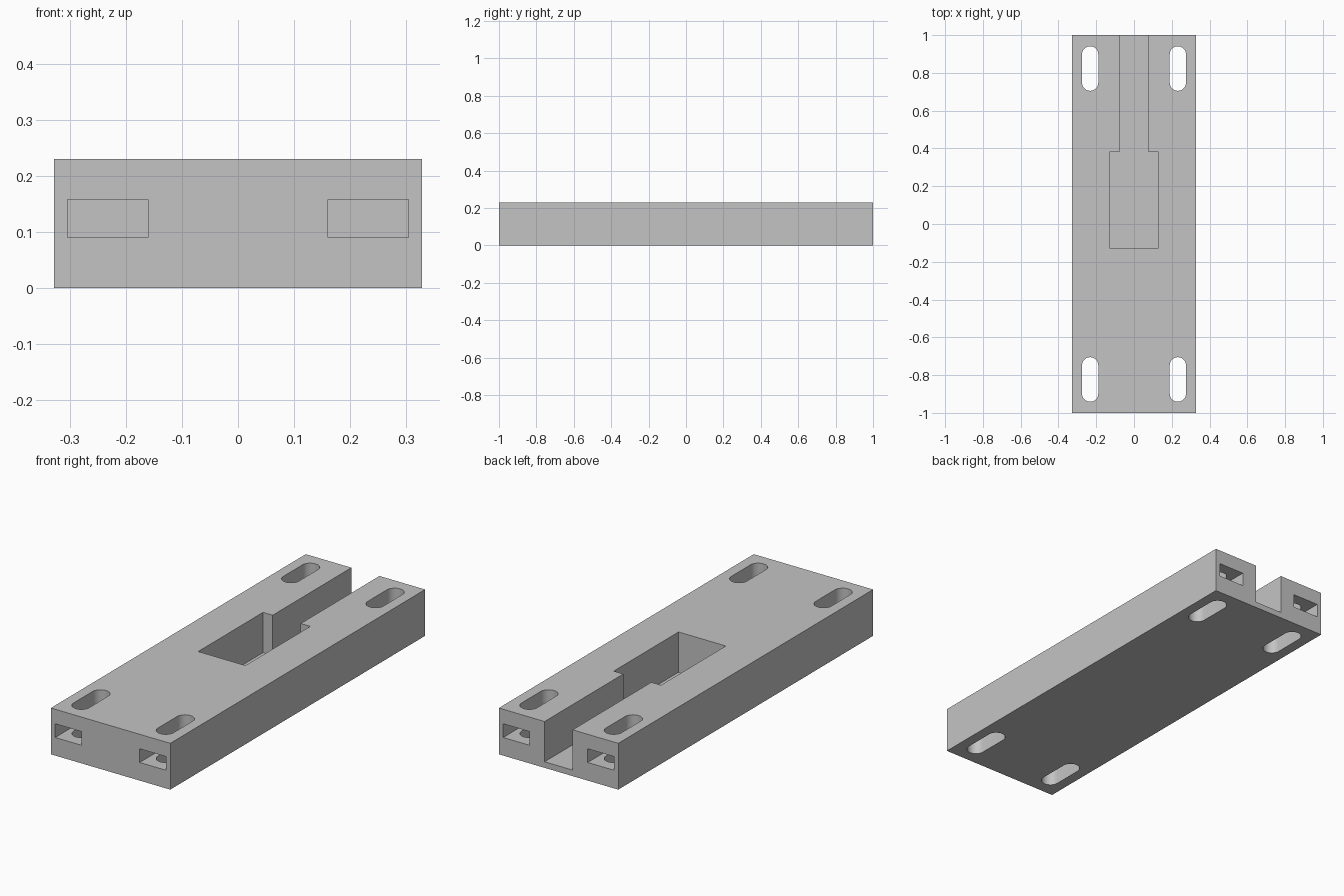
import bpy
import bmesh
from math import cos, sin, pi

cube = bpy.data.objects.get("Cube")
if cube:
    bpy.data.objects.remove(cube, do_unlink=True)

HALF_X, HALF_Y, HEIGHT = 0.328, 1.0, 0.23
FLOOR = 0.03      # floor of the central recess
OVER = 0.1        # cutter overshoot

grey = bpy.data.materials.new("plain grey")
grey.use_nodes = True
colour = (0.55, 0.55, 0.55, 1)
grey.diffuse_color = colour
grey.node_tree.nodes["Principled BSDF"].inputs["Base Color"].default_value = colour


def prism(name, outline, z0, z1):
    """Extrude a counter-clockwise xy outline from z0 to z1."""
    bm = bmesh.new()
    base = bm.faces.new([bm.verts.new((x, y, z0)) for x, y in outline])
    top = bmesh.ops.extrude_face_region(bm, geom=[base])["geom"]
    moved = [v for v in top if isinstance(v, bmesh.types.BMVert)]
    bmesh.ops.translate(bm, verts=moved, vec=(0, 0, z1 - z0))
    bmesh.ops.recalc_face_normals(bm, faces=bm.faces)
    mesh = bpy.data.meshes.new(name)
    bm.to_mesh(mesh)
    bm.free()
    mesh.materials.append(grey)
    obj = bpy.data.objects.new(name, mesh)
    bpy.context.collection.objects.link(obj)
    return obj


def rectangle(x0, x1, y0, y1):
    return [(x0, y0), (x1, y0), (x1, y1), (x0, y1)]


def stadium(cx, cy, radius, half_length, steps=16):
    """Outline of a slot with round ends, long in y."""
    points = []
    for side, start in ((1, 0), (-1, pi)):
        for i in range(steps + 1):
            a = start + pi * i / steps
            points.append((cx + radius * cos(a),
                           cy + side * (half_length - radius) + radius * sin(a)))
    return points


def carve(target, cutter):
    cutter.hide_render = True
    mod = target.modifiers.new(cutter.name, 'BOOLEAN')
    mod.operation = 'DIFFERENCE'
    mod.solver = 'EXACT'
    mod.object = cutter
    bpy.context.view_layer.objects.active = target
    bpy.ops.object.modifier_apply(modifier=mod.name)
    bpy.data.objects.remove(cutter, do_unlink=True)


# Main block
block = prism("base_block", rectangle(-HALF_X, HALF_X, -HALF_Y, HALF_Y), 0, HEIGHT)

# Wide pocket joined to a narrow channel that opens at the back
wide, narrow, near, step, far = 0.13, 0.077, -0.127, 0.382, HALF_Y + OVER
recess = [(-wide, near), (wide, near), (wide, step), (narrow, step),
          (narrow, far), (-narrow, far), (-narrow, step), (-wide, step)]
carve(block, prism("recess_cutter", recess, FLOOR, HEIGHT + OVER))

# At each corner: upright bolt slot and a blind nut slot from the end face
for sx in (-1, 1):
    for sy in (-1, 1):
        xs = sorted((sx * 0.16, sx * 0.304))
        ys = sorted((sy * 0.68, sy * (HALF_Y + OVER)))
        carve(block, prism("nut_slot_cutter", rectangle(*xs, *ys), 0.09, 0.158))
        carve(block, prism("bolt_slot_cutter",
                           stadium(sx * 0.232, sy * 0.823, 0.043, 0.118),
                           -OVER, HEIGHT + OVER))

# Smooth round slot ends, keep the edges sharp
bpy.ops.object.select_all(action='DESELECT')
block.select_set(True)
bpy.context.view_layer.objects.active = block
bpy.ops.object.shade_smooth_by_angle(angle=pi / 6)
